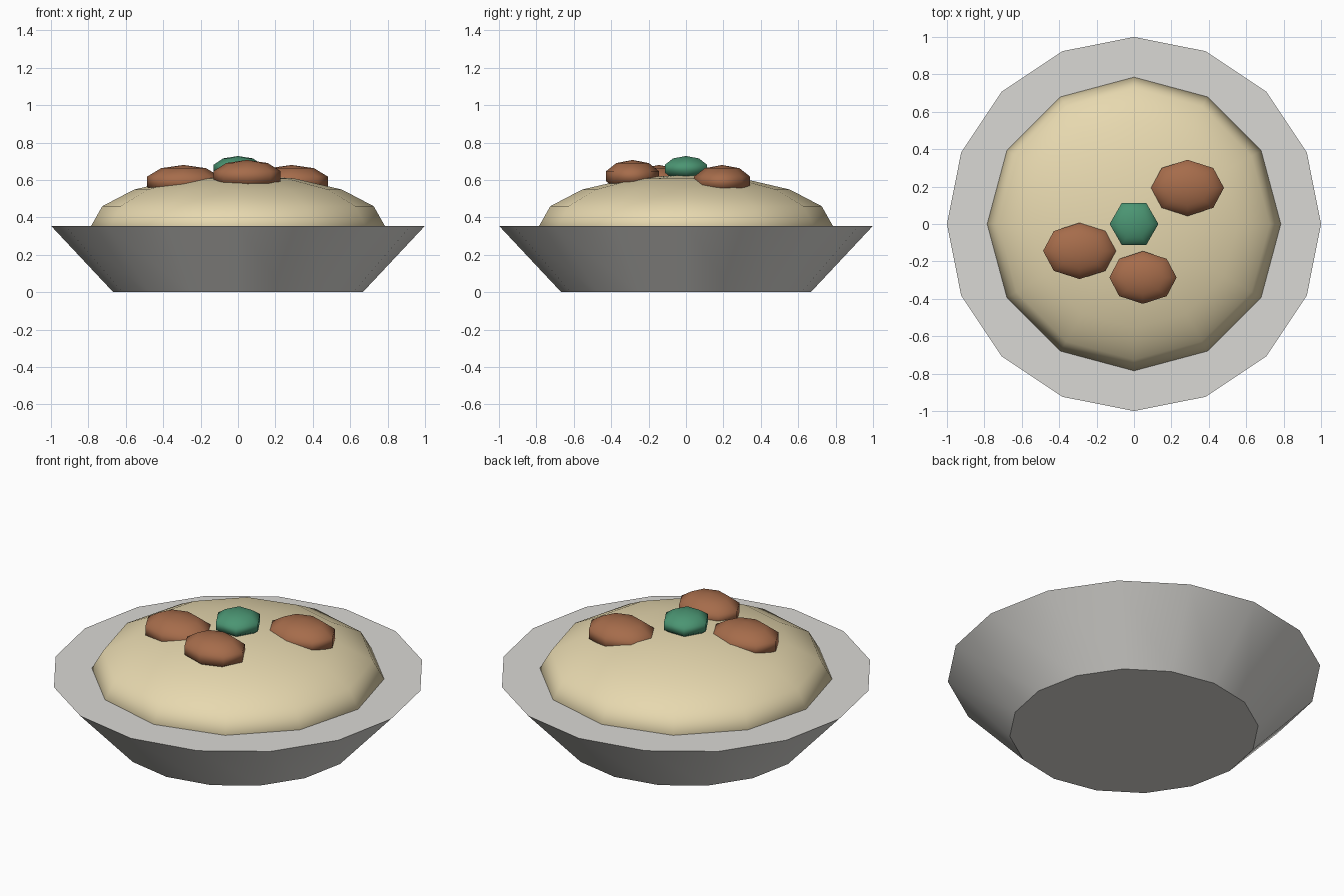
import bpy
import math

# Remove the default cube only
cube = bpy.data.objects.get("Cube")
if cube:
    bpy.data.objects.remove(cube, do_unlink=True)


def make_material(name, rgb):
    mat = bpy.data.materials.new(name)
    mat.use_nodes = True
    mat.diffuse_color = (*rgb, 1)
    mat.node_tree.nodes["Principled BSDF"].inputs["Base Color"].default_value = (*rgb, 1)
    return mat


def finish(name, mat):
    obj = bpy.context.object
    obj.name = name
    obj.data.name = name
    obj.data.materials.append(mat)
    return obj


def blob(name, mat, sides, rings, centre, size, turn=0):
    """Smooth low-poly ellipsoid; size holds its three radii."""
    bpy.ops.mesh.primitive_uv_sphere_add(
        segments=sides, ring_count=rings, radius=1, location=centre,
        rotation=(0, 0, turn))
    obj = finish(name, mat)
    obj.scale = size
    bpy.ops.object.shade_smooth()
    return obj


grey = make_material("bowl grey", (0.70, 0.69, 0.66))
cream = make_material("filling cream", (0.80, 0.69, 0.43))
brown = make_material("nugget brown", (0.38, 0.15, 0.07))
green = make_material("garnish green", (0.07, 0.30, 0.17))

RIM = 0.355

# Bowl: a flared, capped cone
bpy.ops.mesh.primitive_cone_add(
    vertices=16, radius1=0.667, radius2=1, depth=RIM, location=(0, 0, RIM / 2))
finish("bowl", grey)
bpy.ops.object.shade_smooth_by_angle(angle=math.radians(30))

# Heaped filling, widest level with the rim
blob("filling", cream, 12, 8, (0, 0, RIM), (0.785, 0.785, 0.274))

# Three nuggets on top
blob("nugget_back_left", brown, 8, 5, (0.286, 0.193, 0.59), (0.205, 0.158, 0.09))
blob("nugget_right", brown, 8, 5, (-0.291, -0.144, 0.59), (0.205, 0.158, 0.09))
blob("nugget_front", brown, 8, 5, (0.048, -0.286, 0.62), (0.189, 0.148, 0.087))

# Green garnish in the middle
blob("garnish", green, 6, 5, (0, 0, 0.66), (0.137, 0.137, 0.068), math.radians(30))
